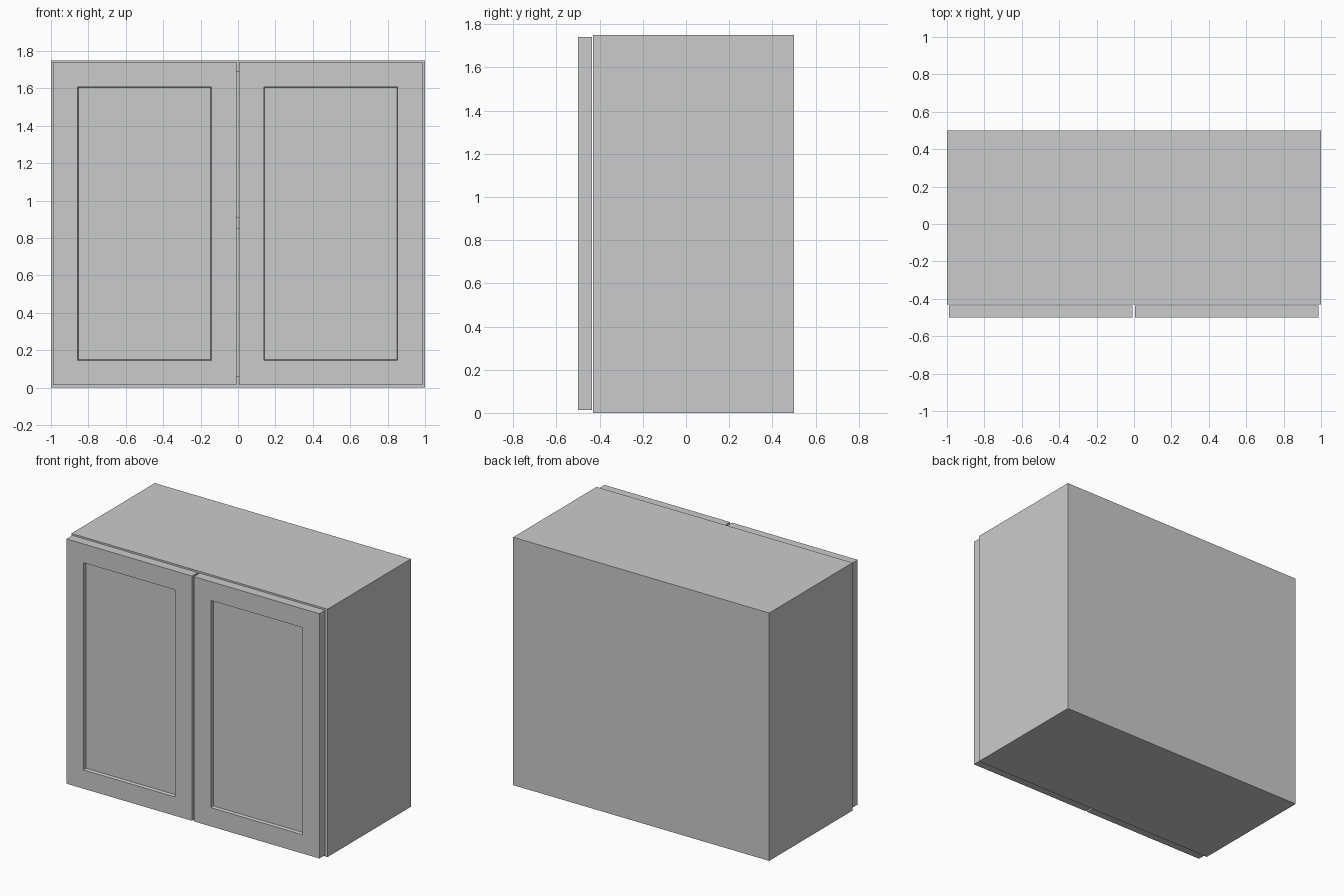
import bpy, bmesh

if "Cube" in bpy.data.objects:
    bpy.data.objects.remove(bpy.data.objects["Cube"])

FRONT, BACK, HEIGHT, T = -0.43, 0.5, 1.75, 0.06


def prism(name, profile, x0, x1):
    """Extrude a closed (y, z) profile along x."""
    bm = bmesh.new()
    face = bm.faces.new([bm.verts.new((x0, y, z)) for y, z in profile])
    ext = bmesh.ops.extrude_face_region(bm, geom=[face])["geom"]
    verts = [v for v in ext if isinstance(v, bmesh.types.BMVert)]
    bmesh.ops.translate(bm, verts=verts, vec=(x1 - x0, 0, 0))
    bmesh.ops.recalc_face_normals(bm, faces=bm.faces[:])
    return finish(name, bm)


def finish(name, bm):
    mesh = bpy.data.meshes.new(name)
    bm.to_mesh(mesh)
    bm.free()
    obj = bpy.data.objects.new(name, mesh)
    bpy.context.collection.objects.link(obj)
    return obj


def rect(y0, y1, z0, z1):
    return [(y0, z0), (y1, z0), (y1, z1), (y0, z1)]


def door(name, x0, x1, y0, y1, z0, z1):
    """Slab with a recessed centre panel on its front."""
    bm = bmesh.new()
    bmesh.ops.create_cube(bm, size=1)
    for v in bm.verts:
        v.co = (x1 if v.co.x > 0 else x0,
                y1 if v.co.y > 0 else y0,
                z1 if v.co.z > 0 else z0)
    bm.normal_update()
    front = min(bm.faces, key=lambda f: f.calc_center_median().y)
    # wide frame, then a steep step down to the panel
    bmesh.ops.inset_region(bm, faces=[front], thickness=0.188)
    bmesh.ops.inset_region(bm, faces=[front], thickness=0.006)
    bmesh.ops.translate(bm, verts=front.verts[:], vec=(0, 0.022, 0))
    return finish(name, bm)


# Side panels
for label, x0 in (("left", -1.0), ("right", 1.0 - T)):
    prism(label + "_side_panel", rect(FRONT, BACK, 0, HEIGHT), x0, x0 + T)

# Bottom, back and top as one C-shaped shell between the sides
shell = [(FRONT, 0), (BACK, 0), (BACK, HEIGHT), (FRONT, HEIGHT),
         (FRONT, HEIGHT - T), (BACK - T, HEIGHT - T), (BACK - T, T), (FRONT, T)]
prism("cabinet_shell", shell, -1 + T, 1 - T)

# Middle shelf
prism("middle_shelf", rect(FRONT, BACK - T, 0.85, 0.91), -1 + T, 1 - T)

# Pair of doors with a small gap between them
for label, x0 in (("left", -0.99), ("right", 0.005)):
    door(label + "_door", x0, x0 + 0.981, -0.5, -0.435, 0.013, 1.741)
